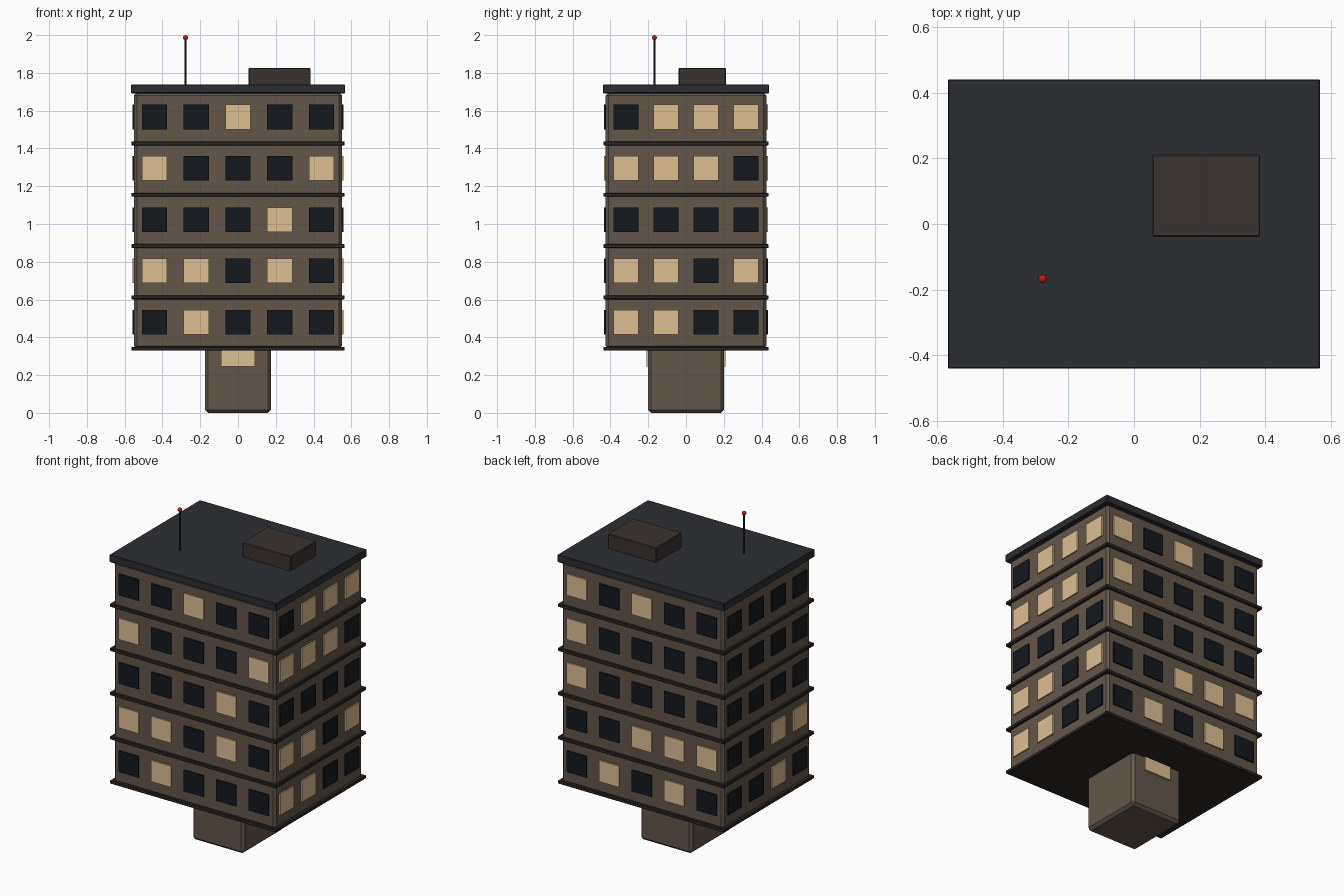
import bpy, bmesh
from mathutils import Matrix, Vector

if "Cube" in bpy.data.objects:
    bpy.data.objects.remove(bpy.data.objects["Cube"])


def material(name, rgb):
    # 8-bit screen colour to linear
    m = bpy.data.materials.new(name)
    m.diffuse_color = [(c / 255) ** 2.2 for c in rgb] + [1]
    m.use_nodes = True
    m.node_tree.nodes["Principled BSDF"].inputs["Base Color"].default_value = m.diffuse_color
    return m


WALL = material("wall", (99, 87, 75))
TRIM = material("trim", (48, 43, 40))
ROOF = material("roof", (48, 49, 53))
HUT = material("roof_hut", (60, 54, 51))
LIT = material("lit_glass", (221, 190, 145))
DARK = material("dark_glass", (26, 30, 35))
METAL = material("metal", (40, 40, 42))
RED = material("red_lamp", (205, 30, 22))


def add_box(bm, center, size):
    bmesh.ops.create_cube(bm, size=1, matrix=Matrix.Translation(center)
                          @ Matrix.Diagonal((*size, 1)))


def finish(bm, name, mat, bevel=0):
    me = bpy.data.meshes.new(name)
    bm.to_mesh(me)
    bm.free()
    me.materials.append(mat)
    ob = bpy.data.objects.new(name, me)
    bpy.context.collection.objects.link(ob)
    if bevel:
        mod = ob.modifiers.new("bevel", "BEVEL")
        mod.width = bevel
        mod.segments = 1
    return ob


def box(name, center, size, mat, bevel=0):
    bm = bmesh.new()
    add_box(bm, center, size)
    return finish(bm, name, mat, bevel)


HX, HY = 0.55, 0.425          # half size of the tower
BASE, FLOOR = 0.34, 0.2716    # first ledge height, storey height

# Stem, tower, roof
box("stem", (0, 0, 0.175), (0.35, 0.4, 0.35), WALL, 0.016)
box("tower", (0, 0, 1.0175), (2 * HX, 2 * HY, 1.355), WALL, 0.014)
box("roof_slab", (0, 0, 1.715), (1.134, 0.88, 0.046), ROOF, 0.003)
box("roof_hut", (0.22, 0.086, 1.777), (0.328, 0.25, 0.1), HUT, 0.004)

# Ledge below each storey
bm = bmesh.new()
for k in range(5):
    add_box(bm, (0, 0, BASE + k * FLOOR), (1.13, 0.875, 0.02))
finish(bm, "floor_ledges", TRIM, 0.003)

# Windows: rows from top to bottom, 1 is lit; left to right as seen from outside
FACES = [
    # origin, left-to-right direction, spacing, rows
    ((0, -HY), (1, 0), 0.221, "00100 10001 00010 11010 01000"),
    ((HX, 0), (0, 1), 0.212, "0111 1110 0000 1101 1100"),
    ((0, HY), (-1, 0), 0.221, "10100 10000 10000 00111 01010"),
    ((-HX, 0), (0, -1), 0.212, "0000 0000 0000 0011 0010"),
]
glass = {"1": bmesh.new(), "0": bmesh.new()}
for origin, d, step, rows in FACES:
    size = [0.134 if c else 0.016 for c in d] + [0.13]
    for r, row in enumerate(rows.split()):
        z = BASE + (4 - r) * FLOOR + 0.14
        for i, state in enumerate(row):
            t = (i - (len(row) - 1) / 2) * step
            add_box(glass[state],
                    Vector((origin[0] + d[0] * t, origin[1] + d[1] * t, z)), size)

finish(glass["1"], "lit_windows", LIT)
finish(glass["0"], "dark_windows", DARK)

# Lit panels at the front and back of the stem
bm = bmesh.new()
for s in (-1, 1):
    add_box(bm, (0, s * 0.2, 0.292), (0.182, 0.018, 0.092))
finish(bm, "stem_light_panels", LIT)

# Roof mast with warning lamp
bm = bmesh.new()
bmesh.ops.create_cone(bm, cap_ends=True, segments=8, radius1=0.006, radius2=0.006,
                      depth=0.26, matrix=Matrix.Translation((-0.278, -0.167, 1.86)))
finish(bm, "mast", METAL)
bm = bmesh.new()
bmesh.ops.create_uvsphere(bm, u_segments=12, v_segments=8, radius=0.013,
                          matrix=Matrix.Translation((-0.278, -0.167, 1.987)))
for f in bm.faces:
    f.smooth = True
finish(bm, "warning_lamp", RED)
